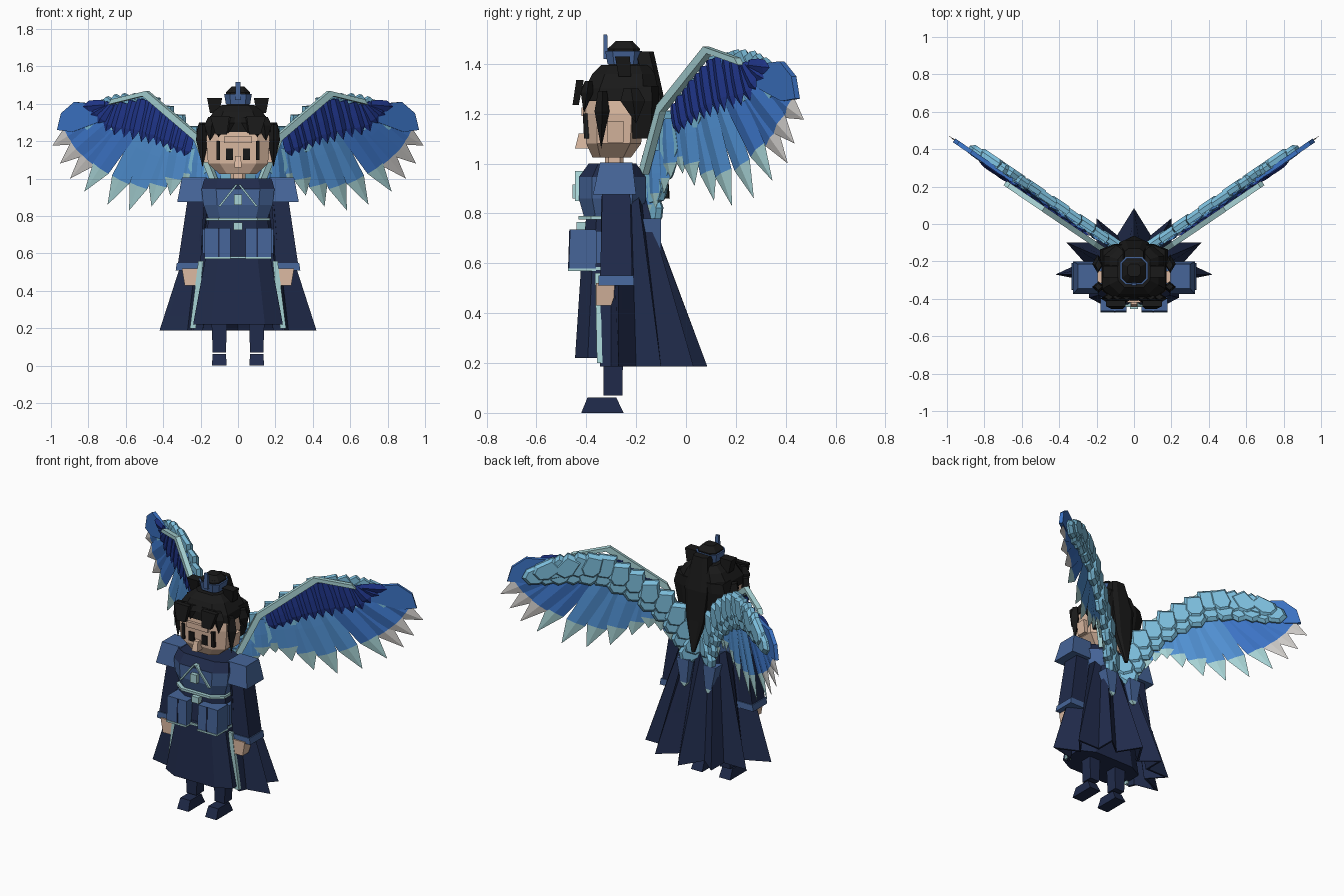
import bpy
import bmesh
from mathutils import Vector

default = bpy.data.objects.get("Cube")
if default:
    bpy.data.objects.remove(default, do_unlink=True)


def material(name, code):
    """Flat colour from a display hex code, stored as linear values."""
    channels = [int(code[i:i + 2], 16) / 255 for i in (0, 2, 4)]
    colour = [c / 12.92 if c < 0.04 else ((c + 0.055) / 1.055) ** 2.4 for c in channels] + [1]
    mat = bpy.data.materials.new(name)
    mat.use_nodes = True
    mat.diffuse_color = colour
    mat.node_tree.nodes["Principled BSDF"].inputs["Base Color"].default_value = colour
    return mat


NAVY = material("navy cloth", "202b4b")
STEEL = material("steel blue armour", "466599")
TEAL = material("pale teal trim", "a8d4d6")
BLACK = material("black hair", "191919")
SKIN = material("skin", "dcbaa2")
ROYAL = material("royal blue covert", "20368c")
MID = material("mid blue feather", "3c74c6")
LIGHT = material("light blue feather", "5090d2")
SKY = material("sky blue scale", "7cbedc")
SILVER = material("silver feather tip", "d0cdca")


def loft(name, rings, colours, rule=None, pair=False):
    """Skin a list of equal rings; rule(band) picks the colour; pair builds both sides."""
    if not isinstance(colours, list):
        colours = [colours]
    for side, sign in (("left_", 1), ("right_", -1)) if pair else (("", 1),):
        bm = bmesh.new()
        loops = [[bm.verts.new((sign * p[0], p[1], p[2])) for p in ring] for ring in rings]
        bands = len(loops) - 1
        for band, (low, high) in enumerate(zip(loops, loops[1:])):
            for i in range(len(low)):
                j = (i + 1) % len(low)
                face = bm.faces.new((low[i], low[j], high[j], high[i]))
                face.material_index = rule(band) if rule else 0
        bm.faces.new(loops[0]).material_index = rule(0) if rule else 0
        bm.faces.new(loops[-1]).material_index = rule(bands - 1) if rule else 0
        bmesh.ops.remove_doubles(bm, verts=bm.verts, dist=0.0001)
        bmesh.ops.recalc_face_normals(bm, faces=bm.faces)
        mesh = bpy.data.meshes.new(side + name)
        bm.to_mesh(mesh)
        bm.free()
        for mat in colours:
            mesh.materials.append(mat)
        bpy.context.collection.objects.link(bpy.data.objects.new(side + name, mesh))


def rect(x0, x1, y0, y1, z):
    return [(x0, y0, z), (x1, y0, z), (x1, y1, z), (x0, y1, z)]


def block(name, low, high, colour, pair=False):
    """Tapered box between two rectangles (x0, x1, y0, y1, z)."""
    loft(name, [rect(*low), rect(*high)], colour, pair=pair)


def oct_ring(rx, y0, y1, z, cut=0.6):
    """Rectangle with cut corners, centred on x = 0."""
    cy, ry = (y0 + y1) / 2, (y1 - y0) / 2
    corners = [(cut, -1), (1, -cut), (1, cut), (cut, 1), (-cut, 1), (-1, cut), (-1, -cut), (-cut, -1)]
    return [(rx * a, cy + ry * b, z) for a, b in corners]


def stack(name, sections, colours, rule=None):
    loft(name, [oct_ring(*s) for s in sections], colours, rule)


def spike(name, base, tip, wide, deep, colour):
    """Pair of leaf shaped locks of hair, widest a third of the way down."""
    base, tip = Vector(base), Vector(tip)
    rings = []
    for u, size in ((0, 0.6), (0.35, 1), (1, 0)):
        c, w, d = base.lerp(tip, u), wide * size, deep * size
        rings.append([c + Vector(o) for o in ((w, 0, 0), (0, d, 0), (-w, 0, 0), (0, -d, 0))])
    loft(name, rings, colour, pair=True)


# Feet, legs and skirt
block("foot", (0.06, 0.14, -0.42, -0.25, 0), (0.065, 0.135, -0.395, -0.28, 0.062), NAVY, True)
block("leg", (0.065, 0.135, -0.33, -0.255, 0.07), (0.05, 0.15, -0.335, -0.25, 0.45), NAVY, True)
stack("skirt", [(0.24, -0.445, -0.19, 0.22), (0.17, -0.42, -0.2, 0.6)], NAVY)

# Pleated cloak, from the centre back to the front edge
hem = [(0, 0.085), (0.09, -0.06), (0.2, 0.03), (0.2, -0.1), (0.36, -0.1),
       (0.27, -0.2), (0.42, -0.27), (0.27, -0.3), (0.25, -0.345)]
neckline = [(0, -0.17), (0.04, -0.175), (0.08, -0.165), (0.11, -0.18), (0.15, -0.19),
            (0.17, -0.22), (0.2, -0.27), (0.19, -0.3), (0.19, -0.34)]


def cloak_ring(half, z):
    outer = [(-x, y, z) for x, y in half[:0:-1]] + [(x, y, z) for x, y in half]
    inner = [(x * 0.94, -0.3 + (y + 0.3) * 0.94, z) for x, y, z in reversed(outer)]
    return outer + inner


loft("cloak", [cloak_ring(hem, 0.187), cloak_ring(neckline, 0.87)], NAVY)
block("cloak_trim", (0.225, 0.257, -0.357, -0.335, 0.2), (0.185, 0.212, -0.365, -0.345, 0.56), TEAL, True)

# Torso, breastplate and belt
stack("waist", [(0.17, -0.42, -0.19, 0.58), (0.16, -0.4, -0.19, 0.79)], NAVY)
stack("breastplate", [(0.16, -0.41, -0.18, 0.79), (0.185, -0.43, -0.16, 0.86),
                      (0.195, -0.43, -0.16, 0.945), (0.18, -0.39, -0.2, 1.0)],
      [STEEL, NAVY], lambda band: int(band == 2))
stack("waist_trim", [(0.172, -0.432, -0.18, 0.775), (0.172, -0.432, -0.18, 0.79)], TEAL)
stack("belt_trim", [(0.175, -0.43, -0.185, 0.572), (0.175, -0.43, -0.185, 0.585)], TEAL)
block("belt_buckle", (-0.025, 0.025, -0.44, -0.4, 0.725), (-0.025, 0.025, -0.44, -0.4, 0.765), TEAL)
block("pouch", (0.04, 0.18, -0.47, -0.36, 0.58), (0.04, 0.18, -0.465, -0.36, 0.735), STEEL, True)
block("pouch_strip", (0.1, 0.108, -0.473, -0.46, 0.58), (0.1, 0.108, -0.468, -0.46, 0.735), NAVY, True)
block("pouch_base", (0.04, 0.18, -0.474, -0.36, 0.57), (0.04, 0.18, -0.474, -0.36, 0.581), TEAL, True)
block("side_pouch", (0.155, 0.19, -0.36, -0.24, 0.6), (0.155, 0.19, -0.36, -0.24, 0.73), STEEL, True)
block("back_tasset", (0.065, 0.11, -0.17, -0.1, 0.63), (0.05, 0.14, -0.19, -0.1, 0.78), STEEL, True)
block("back_tasset_tip", (0.08, 0.09, -0.15, -0.1, 0.605), (0.065, 0.11, -0.17, -0.1, 0.63), TEAL, True)
block("chest_badge", (-0.022, 0.022, -0.455, -0.42, 0.86), (-0.022, 0.022, -0.455, -0.42, 0.915), TEAL)
block("chest_chevron", (0.095, 0.107, -0.445, -0.425, 0.85), (0, 0.012, -0.445, -0.4, 0.97), TEAL, True)

# Arms and shoulder pads
block("sleeve", (0.2, 0.325, -0.345, -0.215, 0.52), (0.18, 0.265, -0.335, -0.225, 0.92), NAVY, True)
block("cuff", (0.195, 0.333, -0.352, -0.208, 0.51), (0.198, 0.327, -0.35, -0.21, 0.55), STEEL, True)
block("hand", (0.21, 0.285, -0.36, -0.3, 0.43), (0.205, 0.3, -0.36, -0.27, 0.52), SKIN, True)
block("shoulder_pad", (0.18, 0.325, -0.373, -0.2, 0.875), (0.165, 0.3, -0.345, -0.215, 1.005), STEEL, True)

# Head and face
stack("neck", [(0.04, -0.325, -0.25, 0.98), (0.04, -0.325, -0.25, 1.06)], SKIN)
stack("head", [(0.1, -0.375, -0.22, 1.025), (0.16, -0.4, -0.18, 1.08),
               (0.17, -0.405, -0.17, 1.2), (0.16, -0.395, -0.17, 1.3)], SKIN)
block("ear", (0.16, 0.185, -0.315, -0.25, 1.085), (0.16, 0.195, -0.315, -0.25, 1.17), SKIN, True)
block("nose", (-0.02, 0.02, -0.445, -0.38, 1.06), (-0.015, 0.015, -0.43, -0.39, 1.12), SKIN)
block("brow", (-0.075, 0.075, -0.42, -0.39, 1.19), (-0.075, 0.075, -0.42, -0.39, 1.225), SKIN)
block("eye", (0.027, 0.065, -0.409, -0.39, 1.1), (0.027, 0.065, -0.411, -0.39, 1.16), BLACK, True)
block("eyebrow", (0.095, 0.115, -0.409, -0.37, 1.1), (0.095, 0.115, -0.414, -0.37, 1.2), BLACK, True)

# Hair
stack("hair_cap", [(0.175, -0.408, -0.115, 1.25), (0.168, -0.405, -0.112, 1.3),
                   (0.13, -0.375, -0.125, 1.36), (0.085, -0.34, -0.15, 1.395)], BLACK)
stack("back_hair", [(0.15, -0.25, -0.115, 1.1), (0.182, -0.25, -0.108, 1.25),
                    (0.165, -0.25, -0.11, 1.31)], BLACK)
stack("ponytail", [(0.01, -0.085, -0.065, 0.86), (0.06, -0.14, -0.08, 1.06),
                   (0.08, -0.16, -0.085, 1.25), (0.05, -0.22, -0.13, 1.45)], BLACK)
spike("side_lock", (0.19, -0.335, 1.29), (0.19, -0.34, 1.06), 0.035, 0.03, BLACK)
spike("rear_lock", (0.19, -0.22, 1.3), (0.2, -0.2, 1.16), 0.03, 0.05, BLACK)
for x, drop in ((0.04, 1.24), (0.09, 1.22), (0.135, 1.2)):
    spike("fringe_lock", (x, -0.39, 1.33), (x + 0.015, -0.41, drop), 0.04, 0.025, BLACK)
block("front_tuft", (0.06, 0.12, -0.455, -0.43, 1.235), (0.045, 0.15, -0.44, -0.41, 1.335), BLACK, True)
block("top_tuft", (0.1, 0.15, -0.27, -0.22, 1.35), (0.085, 0.165, -0.285, -0.225, 1.43), BLACK, True)

# Bun and crown
stack("bun", [(0.06, -0.31, -0.19, 1.38), (0.065, -0.315, -0.185, 1.46), (0.035, -0.28, -0.215, 1.492)], BLACK)
stack("crown", [(0.065, -0.315, -0.185, 1.4), (0.074, -0.324, -0.176, 1.452)], STEEL)
stack("crown_hair", [(0.06, -0.31, -0.19, 1.45), (0.055, -0.305, -0.195, 1.47)], BLACK)
block("crown_crest", (-0.015, 0.015, -0.33, -0.312, 1.42), (-0.012, 0.012, -0.33, -0.316, 1.518), STEEL)


# Wings: drawn in a swept plane, with depth measured towards the front
def wing_point(x, z, depth=0.0):
    return Vector((x + 0.55 * depth, -0.207 + 0.68 * x - 0.83 * depth, z))


def sample(path, t):
    place = min(max(t, 0), 1) * (len(path) - 1)
    i = min(int(place), len(path) - 2)
    return Vector(path[i]).lerp(Vector(path[i + 1]), place - i)


def feather(name, base, tip, width, depth, colours):
    """Ridged blade; the pointed last band takes the last colour."""
    across = (tip - base).orthogonal().normalized() * width
    rings = []
    for u, size in ((0, 0.75), (0.4, 1), (0.74, 0.95), (1, 0)):
        c, off = base.lerp(tip, u), across * size
        rings.append([wing_point(*(c + off), depth), wing_point(*c, depth + 0.012 * size),
                      wing_point(*(c - off), depth), wing_point(*c, depth - 0.008 * size)])
    loft(name, rings, colours, lambda band: int(band == 2) * (len(colours) - 1), True)


bone = [(0.1, 0.97), (0.2, 1.22), (0.475, 1.455), (0.66, 1.41)]
roots = [(0.08, 0.99), (0.2, 1.18), (0.34, 1.3), (0.48, 1.41), (0.66, 1.37)]
tips = [(0.09, 0.78), (0.13, 0.82), (0.17, 0.88), (0.22, 0.94), (0.28, 0.96), (0.36, 0.91), (0.465, 0.85),
        (0.58, 0.83), (0.7, 0.86), (0.82, 0.93), (0.9, 1.0), (0.95, 1.08), (0.995, 1.176)]

# Wing bone along the leading edge
offsets = ((-0.01, 0.014, 0.02), (-0.01, 0.014, 0.05), (0.01, -0.014, 0.05), (0.01, -0.014, 0.02))
loft("wing_bone", [[wing_point(x + a, z + b, d) for a, b, d in offsets] for x, z in bone], TEAL, pair=True)

# Long flight feathers
last = len(tips) - 1
for i, end in enumerate(tips):
    blade = LIGHT if i < 9 else MID
    point = TEAL if i < 10 else SILVER
    feather("flight_feather", sample(roots, i / last), Vector(end), 0.035 + 0.018 * min(1, 2 * i / last),
            0.008 * (i % 2) - 0.004, [blade, point])

# Broad outermost feather
outline = [(0.62, 1.4), (0.76, 1.4), (0.87, 1.41), (0.94, 1.35), (0.962, 1.26), (0.88, 1.25), (0.72, 1.31)]
loft("outer_feather", [[wing_point(x, z, d) for x, z in outline] for d in (-0.012, 0.012)], MID, pair=True)

# Short dark coverts fanning out under the bone
covert_roots = [(0.25, 1.24), (0.36, 1.34), (0.48, 1.43), (0.64, 1.4), (0.7, 1.395)]
covert_tips = [(0.28, 1.12), (0.4, 1.17), (0.53, 1.2), (0.69, 1.24), (0.82, 1.385)]
for i in range(14):
    feather("covert", sample(covert_roots, i / 13), sample(covert_tips, i / 13), 0.03,
            0.014 + 0.004 * (i % 2), [ROYAL])

# Overlapping scales on the back of the wing
scale_path = [(0.05, 0.88), (0.16, 1.1), (0.33, 1.26), (0.5, 1.375), (0.65, 1.37), (0.77, 1.345)]
shape = [(-0.8, 1), (0.8, 1), (1, -0.4), (0.5, -1), (-0.5, -1), (-1, -0.4)]
count = 13
for i in range(count):
    t = i / (count - 1)
    c = sample(scale_path, t)
    away = (sample(tips, t) - c).normalized()
    across = Vector((-away.y, away.x))
    for tier, drop in (("upper", 0), ("lower", 0.055)):
        rings = []
        for size, depth in ((0.95, -0.01), (1, -0.035), (0.75, -0.055)):
            pts = [c + across * a * 0.056 * size + away * (drop - b * 0.075 * size) for a, b in shape]
            rings.append([wing_point(*p, depth + 0.2 * drop + 0.006 * (i % 2)) for p in pts])
        loft(tier + "_wing_scale", rings, SKY, pair=True)
